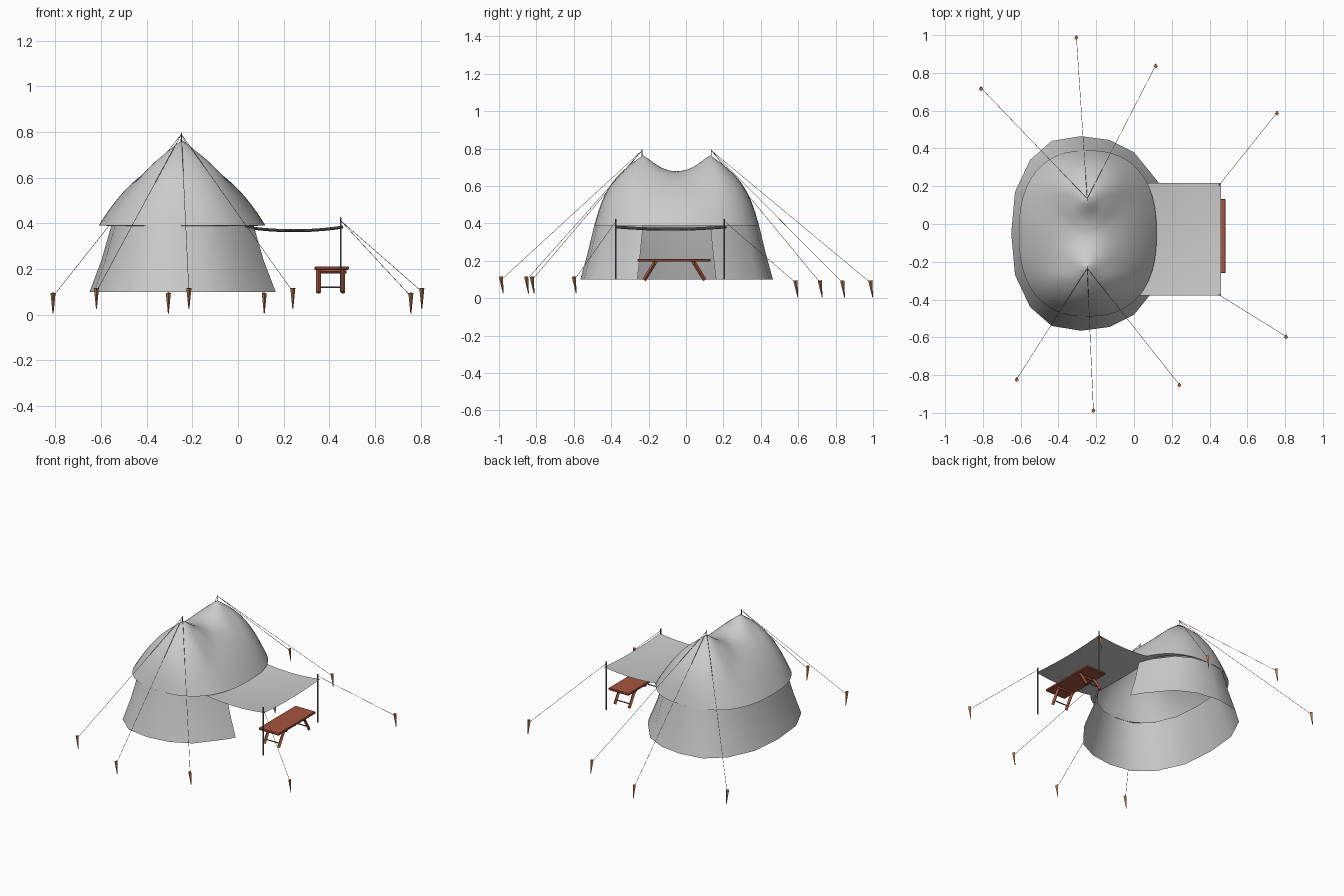
import bpy, bmesh, math
from mathutils import Vector

if "Cube" in bpy.data.objects:
    bpy.data.objects.remove(bpy.data.objects["Cube"])

CX, CY = -0.245, -0.05          # centre of the tent


def material(name, rgb):
    m = bpy.data.materials.new(name)
    m.diffuse_color = (*rgb, 1)
    m.use_nodes = True
    m.node_tree.nodes["Principled BSDF"].inputs["Base Color"].default_value = m.diffuse_color
    return m


WOOD = material("red_wood", (0.38, 0.09, 0.05))
STAKE = material("stake_wood", (0.45, 0.19, 0.08))
ROPE = material("rope_brown", (0.30, 0.15, 0.09))
METAL = material("dark_metal", (0.14, 0.15, 0.16))


def finish(name, bm, mat=None, smooth=None):
    me = bpy.data.meshes.new(name)
    bm.to_mesh(me)
    bm.free()
    ob = bpy.data.objects.new(name, me)
    bpy.context.collection.objects.link(ob)
    if mat:
        me.materials.append(mat)
    if smooth:
        bpy.ops.object.select_all(action='DESELECT')
        ob.select_set(True)
        bpy.context.view_layer.objects.active = ob
        bpy.ops.object.shade_smooth_by_angle(angle=math.radians(smooth))
    return ob


def rod(name, a, b, r1, r2=None, sides=6, mat=None, smooth=None):
    a, b = Vector(a), Vector(b)
    bm = bmesh.new()
    bmesh.ops.create_cone(bm, cap_ends=True, segments=sides, radius1=r1,
                          radius2=r1 if r2 is None else r2, depth=(b - a).length)
    rot = (b - a).to_track_quat('Z', 'Y').to_matrix().to_4x4()
    bmesh.ops.transform(bm, matrix=rot, verts=bm.verts)
    bmesh.ops.translate(bm, vec=(a + b) / 2, verts=bm.verts)
    return finish(name, bm, mat, smooth)


def box(name, lo, hi, mat, bevel=0):
    bm = bmesh.new()
    bmesh.ops.create_cube(bm, size=1)
    for v in bm.verts:
        v.co = [lo[i] + (v.co[i] + 0.5) * (hi[i] - lo[i]) for i in range(3)]
    if bevel:
        bmesh.ops.bevel(bm, geom=bm.edges[:], offset=bevel, segments=1, affect='EDGES')
    return finish(name, bm, mat)


def rounded(t, a, b):
    # point of a slightly squared ellipse
    c, s = math.cos(t), math.sin(t)
    return (a * math.copysign(abs(c) ** 0.833, c), b * math.copysign(abs(s) ** 0.833, s))


def bridge(bm, rings, closed):
    for r0, r1 in zip(rings, rings[1:]):
        n = len(r0)
        for i in range(n if closed else n - 1):
            j = (i + 1) % n
            bm.faces.new((r0[i], r0[j], r1[j], r1[i]))


# twin-peaked roof with a narrow soffit under its edge
def roof_height(x, y, s):
    t = math.atan2(y / 0.44, x / 0.365)
    p = 2.3 + 4.2 * math.sin(t) ** 4
    z = 0.39 + 0.262 * (1 - s ** p)
    w = 0.10 + 0.035 * min(1, max(0, (abs(y) - 0.18) / 0.06))
    for py in (-0.18, 0.18):
        d = math.hypot(x, y - py)
        z += 0.115 * math.exp(-(d / w) ** 1.3) * (1 - s ** 4)
    return z


bm = bmesh.new()
N, M = 48, 22
rings = [[bm.verts.new((CX + x, CY + y, 0.389)) for x, y in
          (rounded(2 * math.pi * i / N, 0.315, 0.436) for i in range(N))]]
for k in range(M):
    s = 1 - k / M
    ring = []
    for i in range(N):
        x, y = rounded(2 * math.pi * i / N, 0.365 * s, 0.44 * s)
        ring.append(bm.verts.new((CX + x, CY + y, roof_height(x, y, s))))
    rings.append(ring)
bridge(bm, rings, True)
top = bm.verts.new((CX, CY, roof_height(0, 0, 0)))
for i in range(N):
    bm.faces.new((rings[-1][i], rings[-1][(i + 1) % N], top))
finish("tent_roof", bm, None, 50)

# flared wall: half outline mirrored in y, open toward +x for the doorway
half = [(0.41, 0.21), (0.375, 0.27), (0.245, 0.43), (0.115, 0.495), (-0.035, 0.515),
        (-0.19, 0.49), (-0.305, 0.39), (-0.385, 0.22), (-0.405, 0)]
outline = half + [(x, -y) for x, y in half[-2::-1]]
bm = bmesh.new()
rings = []
for z, fx, fy in ((0.10, 1, 1), (0.24, 0.87, 0.925), (0.39, 0.765, 0.855)):
    rings.append([bm.verts.new((CX + x * fx, CY + y * fy, z)) for x, y in outline])
bridge(bm, rings, False)
finish("tent_wall", bm, None, 40)

# sagging awning
bm = bmesh.new()
rings = []
for i in range(13):
    u = i / 12
    rings.append([bm.verts.new((0.03 + 0.43 * u, -0.378 + 0.595 * j / 12,
                                0.39 - 0.016 * 4 * u * (1 - u) - 0.013 * 4 * (j / 12) * (1 - j / 12)))
                  for j in range(13)])
bridge(bm, rings, False)
finish("awning", bm, None, 40)

# awning posts
posts = [(0.45, -0.375), (0.45, 0.205)]
for i, (x, y) in enumerate(posts):
    rod(f"awning_post_{i}", (x, y, 0.10), (x, y, 0.425), 0.004, sides=8, mat=METAL, smooth=40)

# guy ropes and slightly leaning ground stakes
peaks = [(-0.248, -0.235, 0.790), (-0.248, 0.135, 0.790)]
tops = [(x, y, 0.412) for x, y in posts]
lines = [(peaks[0], (-0.62, -0.82)), (peaks[0], (-0.215, -0.985)), (peaks[0], (0.24, -0.85)),
         (peaks[1], (-0.81, 0.72)), (peaks[1], (-0.305, 0.99)), (peaks[1], (0.115, 0.84)),
         (tops[0], (0.805, -0.595)), (tops[1], (0.757, 0.59))]
for i, (start, (x, y)) in enumerate(lines):
    z = 0.026 if y < 0 else 0.005
    rod(f"guy_rope_{i}", start, (x, y, z + 0.075), 0.0011, sides=5, mat=ROPE)
    rod(f"stake_{i}", (x, y + 0.008, z), (x, y - 0.005, z + 0.09), 0.002, 0.011, 4, STAKE)
for i, p in enumerate(peaks):
    rod(f"peak_tip_{i}", (p[0], p[1], 0.745), (p[0], p[1], 0.795), 0.002, sides=6, mat=ROPE)

# folding table with splayed legs
box("table_top", (0.335, -0.26, 0.196), (0.485, 0.132, 0.211), WOOD, 0.003)
for e, sgn in enumerate((-1, 1)):
    yt, yb = -0.062 + sgn * 0.10, -0.062 + sgn * 0.162
    for k, x in enumerate((0.353, 0.459)):
        rod(f"table_leg_{e}{k}", (x, yb, 0.097), (x, yt, 0.198), 0.0105, sides=4, mat=WOOD)
    yc = -0.062 + sgn * 0.148
    rod(f"leg_stretcher_{e}", (0.353, yc, 0.12), (0.459, yc, 0.12), 0.004, sides=6, mat=METAL)
    rod(f"leg_top_rail_{e}", (0.345, yt, 0.19), (0.475, yt, 0.19), 0.009, sides=4, mat=WOOD)
